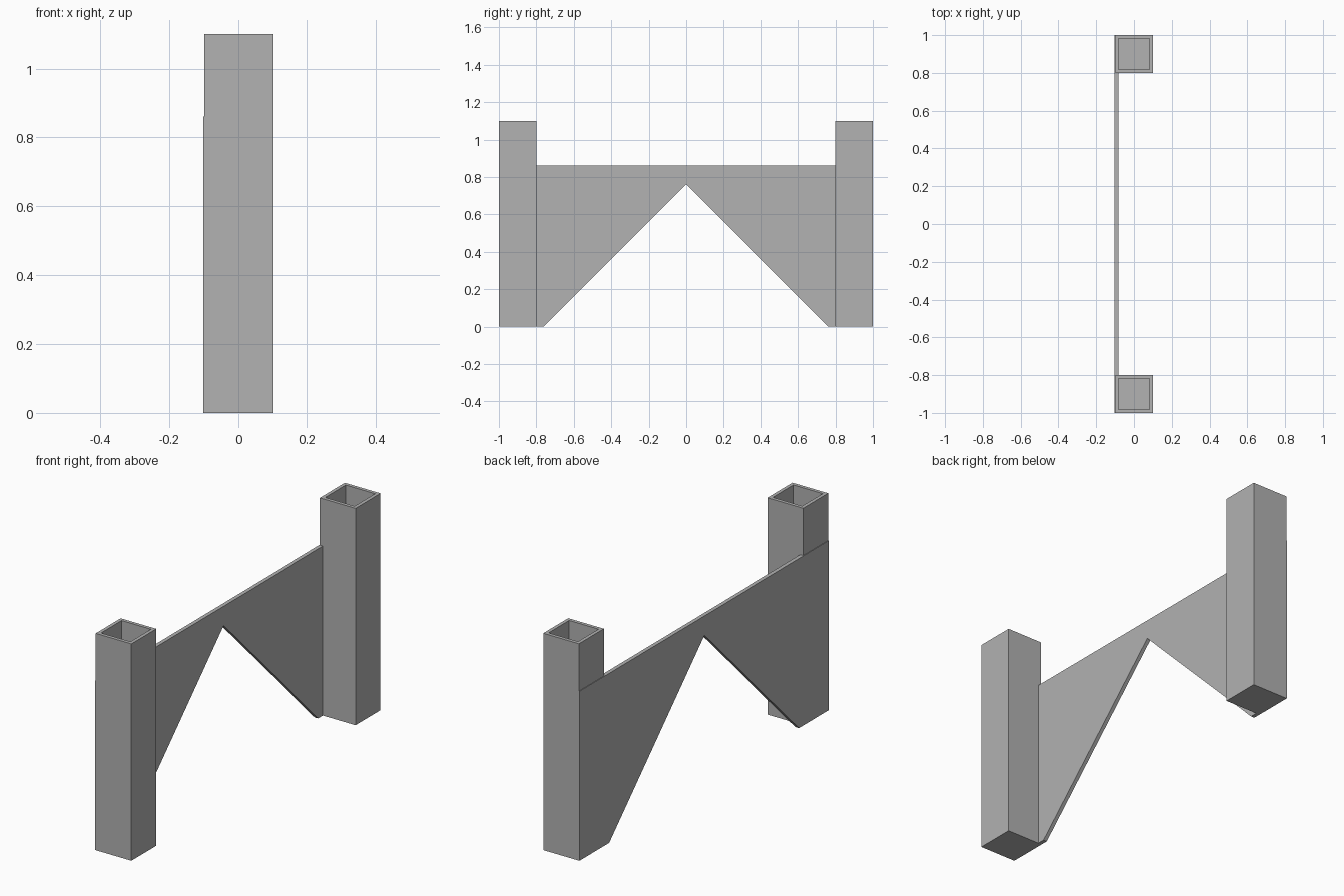
import bpy
import bmesh
from mathutils import Matrix, Vector

if "Cube" in bpy.data.objects:
    bpy.data.objects.remove(bpy.data.objects["Cube"], do_unlink=True)

# Single grey material
grey = bpy.data.materials.new("plain grey")
grey.use_nodes = True
colour = (0.445, 0.445, 0.445, 1)
grey.diffuse_color = colour
grey.node_tree.nodes["Principled BSDF"].inputs["Base Color"].default_value = colour

WIDTH, HEIGHT = 0.2, 1.1
WALL = 0.025
RIGHT_EDGE = 0.101
PANEL_THICKNESS = 0.02


def add_object(name, bm):
    bmesh.ops.recalc_face_normals(bm, faces=bm.faces)
    mesh = bpy.data.meshes.new(name)
    bm.to_mesh(mesh)
    bm.free()
    mesh.materials.append(grey)
    obj = bpy.data.objects.new(name, mesh)
    bpy.context.collection.objects.link(obj)
    return obj


def hollow_post(name, y):
    """Square tube, open at the top and closed at the bottom."""
    bm = bmesh.new()
    centre = Vector((RIGHT_EDGE - WIDTH / 2, y, HEIGHT / 2))
    size = Matrix.Diagonal((WIDTH, WIDTH, HEIGHT, 1))
    bmesh.ops.create_cube(bm, size=1, matrix=Matrix.Translation(centre) @ size)
    bm.normal_update()
    top = max(bm.faces, key=lambda f: f.calc_center_median().z)
    bmesh.ops.inset_region(bm, faces=[top], thickness=WALL)
    # Push the inset face down to form the socket
    socket = bmesh.ops.extrude_discrete_faces(bm, faces=[top])["faces"][0]
    bmesh.ops.translate(bm, verts=socket.verts, vec=(0, 0, WALL - HEIGHT))
    return add_object(name, bm)


def notched_panel(name):
    """Thin sheet across the posts with a triangular notch below."""
    half = [(0.762, 0), (1, 0), (1, 0.86)]
    profile = [(0, 0.762)] + half + [(-y, z) for y, z in reversed(half)]
    bm = bmesh.new()
    face = bm.faces.new([bm.verts.new((-0.102, y, z)) for y, z in profile])
    new = bmesh.ops.extrude_face_region(bm, geom=[face])["geom"]
    verts = [v for v in new if isinstance(v, bmesh.types.BMVert)]
    bmesh.ops.translate(bm, verts=verts, vec=(PANEL_THICKNESS, 0, 0))
    return add_object(name, bm)


hollow_post("front_post", -1 + WIDTH / 2)
hollow_post("back_post", 1 - WIDTH / 2)
notched_panel("side_panel")
